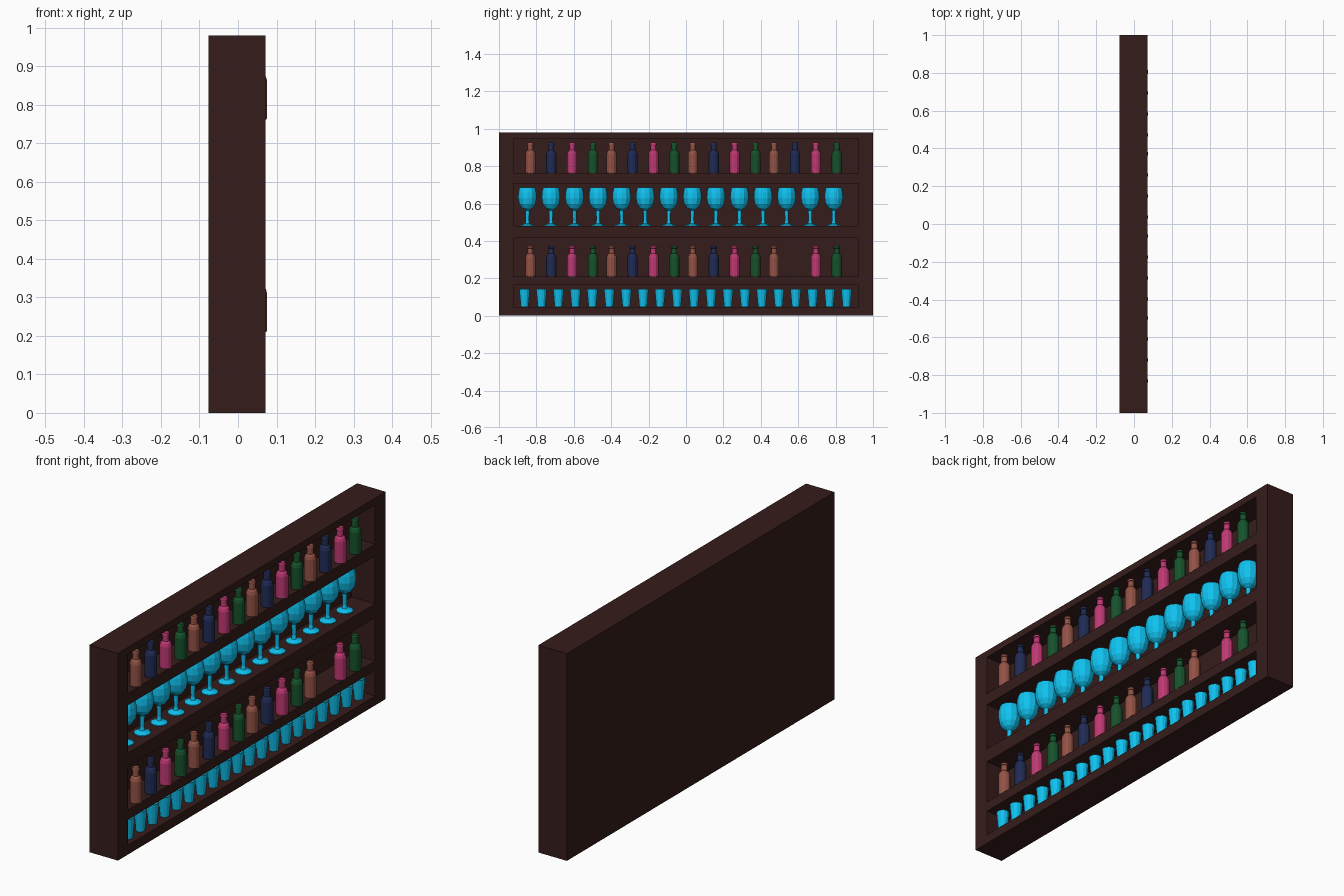
import bpy, bmesh, math

if "Cube" in bpy.data.objects:
    bpy.data.objects.remove(bpy.data.objects["Cube"])

X_BACK, X_FRONT, X_WALL = -0.077, 0.072, -0.05
HEIGHT = 0.98
RECESS_Y = (-0.923, 0.921)
# recesses, bottom to top: (floor, ceiling)
RECESSES = [(0.044, 0.164), (0.21, 0.415), (0.48, 0.706), (0.762, 0.947)]


def material(name, rgb):
    m = bpy.data.materials.new(name)
    m.diffuse_color = (*rgb, 1)
    m.use_nodes = True
    m.node_tree.nodes["Principled BSDF"].inputs["Base Color"].default_value = m.diffuse_color
    return m


WOOD = material("dark_wood", (0.036, 0.012, 0.011))
CYAN = material("cyan_glass", (0.005, 0.54, 0.87))
BOTTLE_COLOURS = [material("brown_glass", (0.29, 0.085, 0.06)),
                  material("navy_glass", (0.014, 0.024, 0.09)),
                  material("pink_glass", (0.52, 0.04, 0.17)),
                  material("green_glass", (0.008, 0.085, 0.025))]


def new_object(name, bm, mat):
    bmesh.ops.remove_doubles(bm, verts=bm.verts, dist=1e-5)
    bmesh.ops.recalc_face_normals(bm, faces=bm.faces)
    me = bpy.data.meshes.new(name)
    bm.to_mesh(me)
    bm.free()
    me.materials.append(mat)
    ob = bpy.data.objects.new(name, me)
    bpy.context.collection.objects.link(ob)
    return ob


def lathe(name, profile, sides, mat):
    """Mesh of revolution from (radius, z) points."""
    bm = bmesh.new()
    vs = [bm.verts.new((r, 0, z)) for r, z in profile]
    es = [bm.edges.new(p) for p in zip(vs, vs[1:])]
    bmesh.ops.spin(bm, geom=vs + es, cent=(0, 0, 0), axis=(0, 0, 1),
                   angle=2 * math.pi, steps=sides)
    ob = new_object(name, bm, mat)
    me = ob.data
    bpy.data.objects.remove(ob)
    return me


def place(name, me, x, y, z):
    ob = bpy.data.objects.new(name, me)
    ob.location = (x, y, z)
    bpy.context.collection.objects.link(ob)


# cabinet: front grid of quads, recess cells pushed inwards
bm = bmesh.new()
ys = [-1, *RECESS_Y, 1]
zs = [0] + [z for r in RECESSES for z in r] + [HEIGHT]
grid = [[bm.verts.new((X_FRONT, y, z)) for y in ys] for z in zs]
cells = {(i, j): bm.faces.new((grid[i][j], grid[i][j + 1], grid[i + 1][j + 1], grid[i + 1][j]))
         for i in range(len(zs) - 1) for j in range(3)}
holes = [cells[i, 1] for i in range(1, len(zs) - 1, 2)]
rim = [e for e in bm.edges if e.is_boundary]
for f in holes:
    res = bmesh.ops.extrude_discrete_faces(bm, faces=[f])
    bmesh.ops.translate(bm, verts=res["faces"][0].verts, vec=(X_WALL - X_FRONT, 0, 0))
# outer sides and back
res = bmesh.ops.extrude_edge_only(bm, edges=rim)["geom"]
moved = [v for v in res if isinstance(v, bmesh.types.BMVert)]
bmesh.ops.translate(bm, verts=moved, vec=(X_BACK - X_FRONT, 0, 0))
bmesh.ops.contextual_create(bm, geom=[e for e in res if isinstance(e, bmesh.types.BMEdge)])
new_object("cabinet", bm, WOOD)

# bottles in groups of four colours
bottle_profile = [(0, 0), (0.026, 0), (0.027, 0.004), (0.027, 0.102), (0.023, 0.115),
                  (0.015, 0.124), (0.014, 0.15), (0.017, 0.151), (0.017, 0.157),
                  (0.014, 0.163), (0, 0.163)]
bottles = [lathe("bottle", bottle_profile, 12, m) for m in BOTTLE_COLOURS]
for row, floor in (("lower", RECESSES[1][0]), ("upper", RECESSES[3][0])):
    for i in range(16):
        if row == "lower" and i == 13:      # empty spot
            continue
        y = -0.832 + 0.4343 * (i // 4) + 0.1117 * (i % 4)
        place(f"{row}_bottle_{i}", bottles[i % 4], 0.048, y, floor)

# wine glasses
wine = lathe("wine_glass", [(0, 0), (0.037, 0), (0.037, 0.004), (0.012, 0.014), (0.009, 0.03),
                            (0.011, 0.084), (0.03, 0.097), (0.044, 0.118), (0.05, 0.15),
                            (0.048, 0.18), (0.042, 0.206), (0.04, 0.206), (0.046, 0.18),
                            (0.048, 0.15), (0.042, 0.12), (0.028, 0.1), (0, 0.09)], 12, CYAN)
for i in range(14):
    place(f"wine_glass_{i}", wine, 0.005, -0.848 + 0.126 * i, RECESSES[2][0])

# shot glasses
shot = lathe("shot_glass", [(0, 0), (0.02, 0), (0.029, 0.098), (0.026, 0.098),
                            (0.018, 0.012), (0, 0.012)], 12, CYAN)
for i in range(20):
    place(f"shot_glass_{i}", shot, 0.03, -0.863 + 0.0906 * i, RECESSES[0][0] + 0.002)
